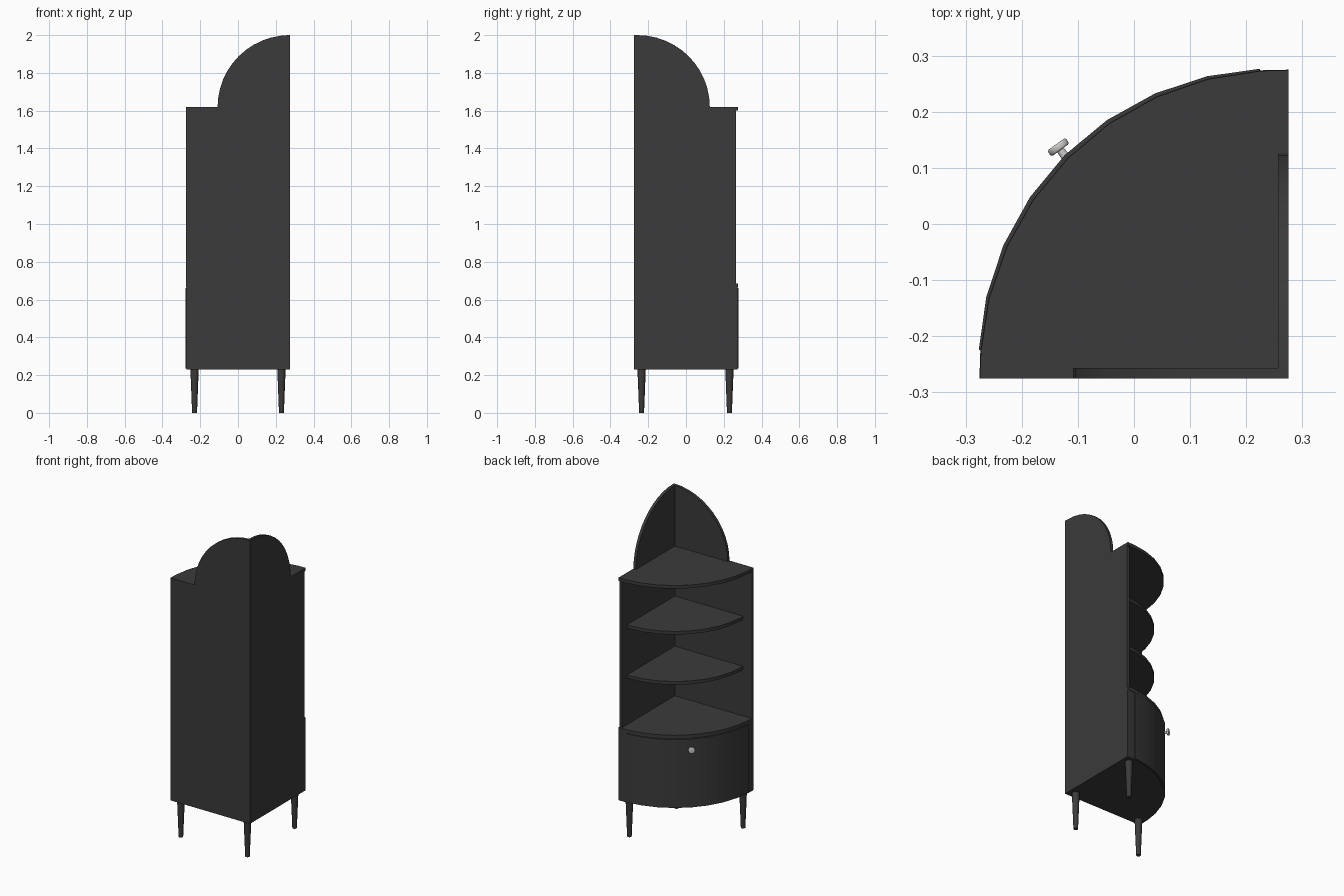
import bpy, bmesh, math
from mathutils import Vector

if "Cube" in bpy.data.objects:
    bpy.data.objects.remove(bpy.data.objects["Cube"])

CX, CY = 0.275, -0.275      # wall corner that every arc is swept around
T = 0.018                   # board thickness


def material(name, rgb):
    m = bpy.data.materials.new(name)
    m.diffuse_color = (*rgb, 1)
    m.use_nodes = True
    m.node_tree.nodes["Principled BSDF"].inputs["Base Color"].default_value = m.diffuse_color
    return m


BLACK = material("charcoal_paint", (0.043, 0.043, 0.043))
METAL = material("light_metal", (0.6, 0.59, 0.57))


def finish(name, bm, mat):
    bmesh.ops.recalc_face_normals(bm, faces=bm.faces)
    me = bpy.data.meshes.new(name)
    bm.to_mesh(me)
    bm.free()
    me.materials.append(mat)
    ob = bpy.data.objects.new(name, me)
    bpy.context.collection.objects.link(ob)
    bpy.ops.object.select_all(action='DESELECT')
    ob.select_set(True)
    bpy.context.view_layer.objects.active = ob
    bpy.ops.object.shade_smooth_by_angle(angle=math.radians(30))
    return ob


def prism(name, pts, offset, mat=BLACK):
    bm = bmesh.new()
    face = bm.faces.new([bm.verts.new(p) for p in pts])
    ext = bmesh.ops.extrude_face_region(bm, geom=[face])
    vs = [g for g in ext["geom"] if isinstance(g, bmesh.types.BMVert)]
    bmesh.ops.translate(bm, verts=vs, vec=offset)
    return finish(name, bm, mat)


def arc(r, bulge, degrees, z):
    # arc around the wall corner that swells slightly in the middle
    out = []
    for d in degrees:
        a = math.radians(d)
        q = r + bulge * math.sin(2 * a)
        out.append((CX - q * math.cos(a), CY + q * math.sin(a), z))
    return out


def box(name, x0, x1, y0, y1, z0, z1):
    prism(name, [(x0, y0, z0), (x1, y0, z0), (x1, y1, z0), (x0, y1, z0)], (0, 0, z1 - z0))


def quarter_board(name, r, bulge, z0, z1):
    degs = [0] + [5 + 10 * i for i in range(9)] + [90]
    prism(name, [(CX, CY, z0)] + arc(r, bulge, degs, z0), (0, 0, z1 - z0))


# curved base cabinet with its lid
quarter_board("base_cabinet", 0.548, 0.004, 0.23, 0.665)
quarter_board("base_top", 0.55, 0.006, 0.665, 0.685)

# bowed drawer front
degs = [5.2 + 9.95 * i for i in range(9)]
prism("drawer_front", arc(0.552, 0.011, degs, 0.234) + arc(0.54, 0.008, degs[::-1], 0.234),
      (0, 0, 0.427))

# two wall panels, shelves and top
box("front_wall_panel", CX - 0.55, CX, CY, CY + T, 0.685, 1.6)
box("side_wall_panel", CX - T, CX, CY + T, 0.265, 0.685, 1.6)
for i, z in enumerate((0.995, 1.308)):
    quarter_board(f"shelf_{i + 1}", 0.49, 0.011, z - 0.02, z)
quarter_board("cabinet_top", 0.549, 0.006, 1.6, 1.62)

# rounded crest panels above the top
quad = [(0.383 * math.cos(a), 0.38 * math.sin(a))
        for a in [math.radians(7.5 * i) for i in range(13)]]
prism("front_crest", [(CX, CY, 1.62)] + [(CX - u, CY, 1.62 + v) for u, v in quad], (0, T, 0))
prism("side_crest", [(CX, CY + T, 1.62)] + [(CX, CY + T + u, 1.62 + v) for u, v in quad], (-T, 0, 0))


def lathe_cone(name, base, axis, r1, r2, depth, mat, bevel=0.0):
    axis = Vector(axis).normalized()
    bm = bmesh.new()
    bmesh.ops.create_cone(bm, cap_ends=True, segments=24, radius1=r1, radius2=r2, depth=depth)
    if bevel:
        rims = [e for e in bm.edges if abs(e.verts[0].co.z - e.verts[1].co.z) < 1e-5]
        bmesh.ops.bevel(bm, geom=rims, offset=bevel, segments=3, affect='EDGES', profile=0.5)
    ob = finish(name, bm, mat)
    ob.rotation_mode = 'QUATERNION'
    ob.rotation_quaternion = Vector((0, 0, 1)).rotation_difference(axis)
    ob.location = Vector(base) + axis * depth / 2


# tapered legs
for name, x, y in (("corner_leg", 0.23, -0.235), ("left_leg", -0.23, -0.235), ("back_leg", 0.23, 0.23)):
    lathe_cone(name, (x, y, 0), (0, 0, 1), 0.013, 0.022, 0.23, BLACK)

# drawer knob
out = Vector((-0.59, 0.81, 0)).normalized()
foot = Vector((-0.121, 0.118, 0.6))
lathe_cone("knob_stem", foot, out, 0.008, 0.007, 0.02, METAL)
lathe_cone("knob_cap", foot + out * 0.017, out, 0.02, 0.02, 0.013, METAL, 0.004)
